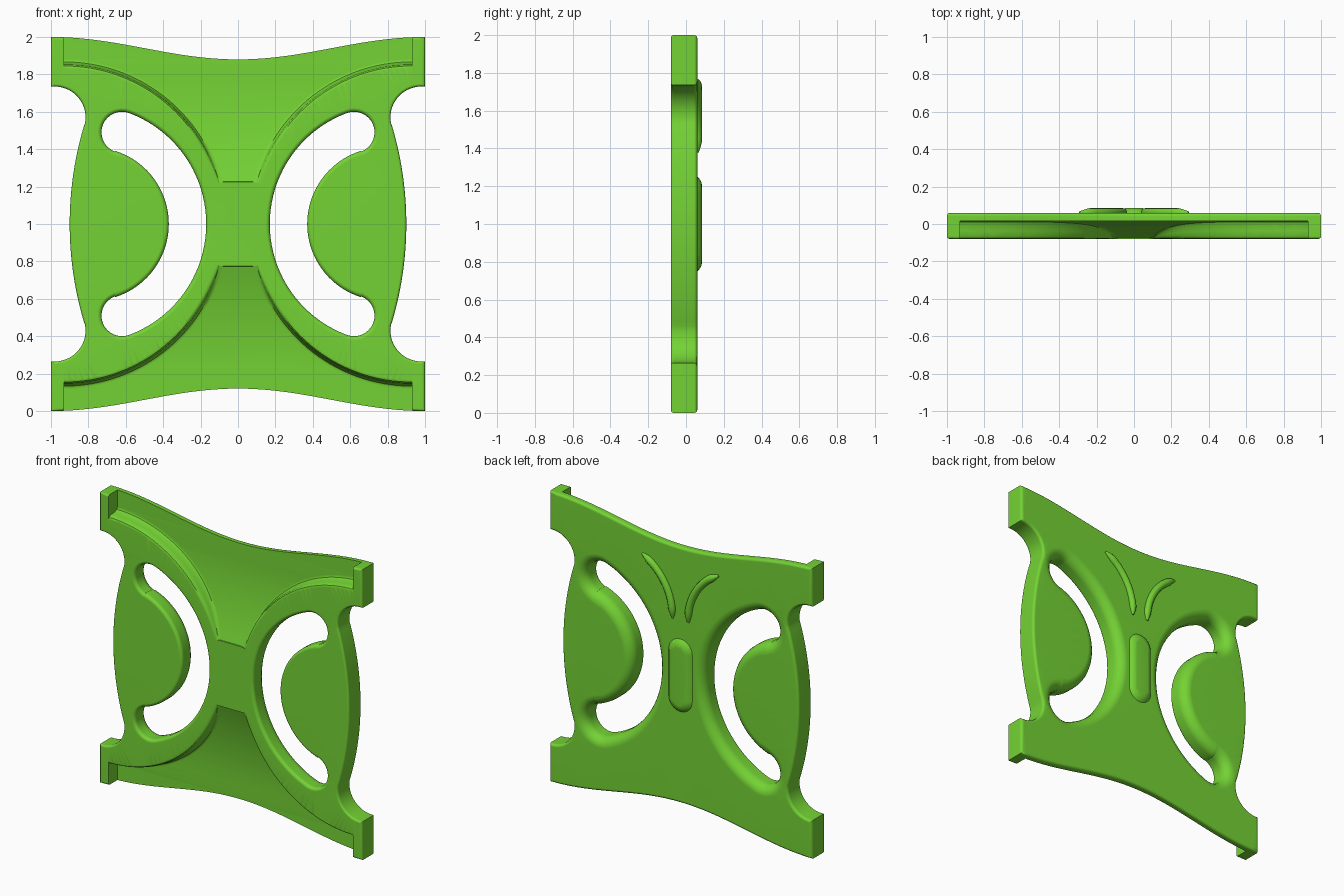
import bpy, bmesh, math
from mathutils import Vector

if "Cube" in bpy.data.objects:
    bpy.data.objects.remove(bpy.data.objects["Cube"])

green = bpy.data.materials.new("leaf green")
green.diffuse_color = (0.175, 0.65, 0.035, 1)
green.use_nodes = True
green.node_tree.nodes["Principled BSDF"].inputs["Base Color"].default_value = green.diffuse_color


def make(name, bm):
    bmesh.ops.recalc_face_normals(bm, faces=bm.faces)
    me = bpy.data.meshes.new(name)
    bm.to_mesh(me)
    bm.free()
    ob = bpy.data.objects.new(name, me)
    bpy.context.collection.objects.link(ob)
    me.materials.append(green)
    return ob


def activate(ob):
    bpy.ops.object.select_all(action='DESELECT')
    bpy.context.view_layer.objects.active = ob
    ob.select_set(True)


def arc(cx, cz, r, a0, a1, n):
    return [(cx + r * math.cos(math.radians(a0 + (a1 - a0) * i / n)),
             cz + r * math.sin(math.radians(a0 + (a1 - a0) * i / n))) for i in range(n + 1)]


def clean(pts):
    out = []
    for p in pts:
        if not out or math.dist(p, out[-1]) > 1e-3:
            out.append(p)
    if math.dist(out[0], out[-1]) < 1e-3:
        out.pop()
    return out


def offset(pts, d):
    """Shift a closed loop by d(x) towards its left side."""
    res, n = [], len(pts)
    for i in range(n):
        p = Vector(pts[i])
        a = (p - Vector(pts[i - 1])).normalized()
        b = (Vector(pts[(i + 1) % n]) - p).normalized()
        na, nb = Vector((-a.y, a.x)), Vector((-b.y, b.x))
        m = (na + nb).normalized()
        res.append(p + m * (d / max(m.dot(na), 0.5)))
    return res


def area(pts):
    return sum(pts[i - 1][0] * pts[i][1] - pts[i][0] * pts[i - 1][1] for i in range(len(pts)))


def layered(name, loops):
    """loops: (points, profile of (y, inset into the solid), is_hole)."""
    bm = bmesh.new()
    caps = {0: [], -1: []}
    for pts, prof, hole in loops:
        if (area(pts) > 0) == hole:
            pts = pts[::-1]
        rings = [[bm.verts.new((q.x, y, q.y)) for q in offset(pts, d)] for y, d in prof]
        n = len(pts)
        for r, s in zip(rings, rings[1:]):
            for i in range(n):
                bm.faces.new((r[i - 1], r[i], s[i], s[i - 1]))
        for k in caps:
            caps[k] += [bm.edges.get((rings[k][i - 1], rings[k][i])) for i in range(n)]
    for k, ny in ((0, -1), (-1, 1)):
        bmesh.ops.triangle_fill(bm, use_beauty=True, edges=caps[k], normal=(0, ny, 0))
    return make(name, bm)


def rounded(y0, r0, y1, r1, n=5):
    """Side profile with quarter-round edges at the front and back."""
    A = [math.pi / 2 * i / n for i in range(n + 1)]
    front = [(y0 + r0 * (1 - math.cos(a)), r0 * (1 - math.sin(a))) for a in A]
    back = [(y1 - r1 * (1 - math.sin(a)), r1 * (1 - math.cos(a))) for a in A]
    return front + back


# Plate outline: upper right quarter, then mirrored
q = [(x / 20, 1.94 - 0.06 * math.cos(math.pi * x / 20)) for x in range(21)]
q += [(1, 1.735)] + arc(0.98, 1.57, 0.165, 90, 190, 14)
q += arc(-0.94, 1.0, 1.84, 16.3, 0, 14)
half = q + [(x, 2 - z) for x, z in q[::-1]]
outline = clean(half + [(-x, z) for x, z in half[::-1]])

# Curved slot: outer arc, round end, inner arc, round end
s = arc(0.803, 1, 0.633, 180, 110.5, 20) + arc(0.62, 1.49, 0.11, 110.5, -68, 16)
s += arc(0.78, 1, 0.41, 108, 180, 18)
slot = clean(s + [(x, 2 - z) for x, z in s[::-1]])
slot_l = [(-x, z) for x, z in slot]
hole_profile = rounded(-0.08, 0.022, 0.06, 0.065)

plate = layered("plate", [
    (outline, rounded(-0.08, 0.014, 0.06, 0.018, 3), False),
    (slot, hole_profile, True), (slot_l, hole_profile, True)])


# Front recesses, scooped from the hub to the top and bottom edges
def floor_depth(z):
    t = min(max((z - 1.215) / 0.55, 0), 1)
    return 0.003 + 0.094 * (1 - (1 - t) ** 2)


def recess(flip):
    bm = bmesh.new()
    rows = []
    section = [(-0.022, None), (-0.022, 0), (-0.01, 0.06), (-0.002, 0.22), (0, 0.45),
               (0.004, 0.75), (0.012, 0.93), (0.026, 1)]
    for i in range(34):
        a = math.radians(14.9 + (90 - 14.9) * min(i, 32) / 32)
        right = []
        for d, f in section:
            R = 0.855 + d
            x, z = 0.93 - R * math.cos(a), 1 + R * math.sin(a)
            if i == 33:
                z = 2.2
            y = -0.15 if f is None else -0.08 + f * floor_depth(z)
            right.append((x, y, z))
        ring = right + [(-x, y, z) for x, y, z in right[::-1]]
        rows.append([bm.verts.new((x, y, 2 - z if flip else z)) for x, y, z in ring])
    for r, t in zip(rows, rows[1:]):
        for k in range(len(r)):
            bm.faces.new((r[k - 1], r[k], t[k], t[k - 1]))
    bm.faces.new(rows[0])
    bm.faces.new(rows[-1])
    bmesh.ops.triangulate(bm, faces=bm.faces)
    return make("recess_cutter", bm)


for flip in (False, True):
    cutter = recess(flip)
    cutter.hide_render = True
    mod = plate.modifiers.new("recess", 'BOOLEAN')
    mod.operation, mod.solver, mod.object = 'DIFFERENCE', 'EXACT', cutter
    activate(plate)
    bpy.ops.object.modifier_apply(modifier=mod.name)
    bpy.data.objects.remove(cutter)

# Raised hub pad on the back
pad = clean(arc(0, 1.16, 0.09, 0, 180, 16) + arc(0, 0.84, 0.09, 180, 360, 16))
hub = layered("hub_pad", [(pad, [(0.03, 0), (0.06, 0), (0.072, 0.012), (0.081, 0.028),
                                 (0.085, 0.045)], False)])

# Two curved ribs on the back
parts = [plate, hub]
for side, name in ((1, "rib_right"), (-1, "rib_left")):
    cu = bpy.data.curves.new(name, 'CURVE')
    cu.dimensions = '3D'
    cu.bevel_depth, cu.bevel_resolution, cu.use_fill_caps = 0.025, 4, True
    sp = cu.splines.new('POLY')
    pts = arc(0.46, 1.4, 0.4, 183, 115, 16)
    sp.points.add(len(pts) - 1)
    for i, (p, (x, z)) in enumerate(zip(sp.points, pts)):
        p.co = (side * x, 0.06, z, 1)
        p.radius = min(1, 0.3 + 0.4 * min(i, len(pts) - 1 - i))
    ob = bpy.data.objects.new(name, cu)
    bpy.context.collection.objects.link(ob)
    cu.materials.append(green)
    activate(ob)
    bpy.ops.object.convert(target='MESH')
    parts.append(bpy.context.view_layer.objects.active)

# Smooth shading with crisp corners
for ob in parts:
    activate(ob)
    bpy.ops.object.shade_smooth_by_angle(angle=math.radians(35))
    wn = ob.modifiers.new("weighted_normals", 'WEIGHTED_NORMAL')
    wn.keep_sharp = True
